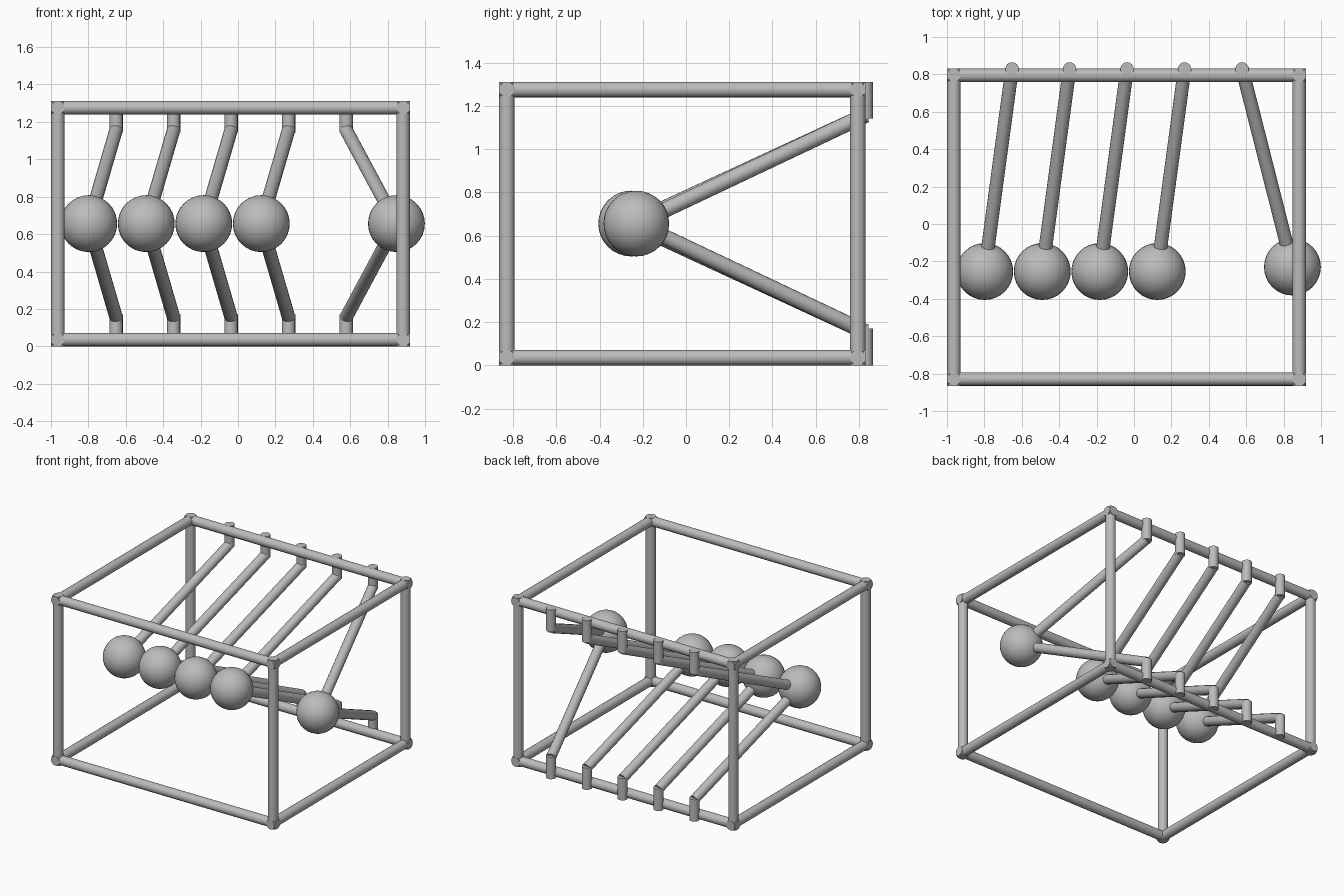
import bpy
from mathutils import Vector

cube = bpy.data.objects.get("Cube")
if cube:
    bpy.data.objects.remove(cube)

grey = bpy.data.materials.new("plain grey")
grey.use_nodes = True
colour = (0.5, 0.5, 0.5, 1)
grey.diffuse_color = colour
grey.node_tree.nodes["Principled BSDF"].inputs["Base Color"].default_value = colour

R = 0.036            # tube radius
HEIGHT = 1.312
MID = HEIGHT / 2


def finish(name):
    ob = bpy.context.object
    ob.name = name
    ob.data.materials.append(grey)
    bpy.ops.object.shade_smooth_by_angle(angle=0.7)
    return ob


def tube(name, a, b, extend=0.0):
    """Capped cylinder from a to b, lengthened at both ends by extend."""
    a, b = Vector(a), Vector(b)
    d = b - a
    bpy.ops.mesh.primitive_cylinder_add(
        vertices=16, radius=R, depth=d.length + 2 * extend, location=(a + b) / 2,
        rotation=d.to_track_quat('Z', 'Y').to_euler())
    return finish(name)


# Open box frame
xs = {"right": -0.963, "left": 0.883}
ys = {"front": -0.829, "back": 0.795}
zs = {"bottom": R, "top": HEIGHT - R}
for zn, z in zs.items():
    for yn, y in ys.items():
        tube(f"{zn}_{yn}_bar", (xs["right"], y, z), (xs["left"], y, z), R)
    for xn, x in xs.items():
        tube(f"{zn}_{xn}_bar", (x, ys["front"], z), (x, ys["back"], z), R)
for xn, x in xs.items():
    for yn, y in ys.items():
        tube(f"{yn}_{xn}_post", (x, y, zs["bottom"]), (x, y, zs["top"]), R)

# Swinging balls, each held by two rods and two pegs
PEG_Y, PEG_LEN, ELBOW = 0.829, 0.17, 0.155
for i in range(5):
    px = -0.652 + 0.3075 * i
    if i < 4:
        centre = Vector((px - 0.146, -0.254, MID))
    else:
        centre = Vector((px + 0.269, -0.23, MID))
    bpy.ops.mesh.primitive_uv_sphere_add(segments=32, ring_count=16,
                                         radius=0.152, location=centre)
    finish(f"ball_{i + 1}")
    for side, base, up in (("lower", 0, 1), ("upper", HEIGHT, -1)):
        tube(f"{side}_peg_{i + 1}", (px, PEG_Y, base), (px, PEG_Y, base + up * PEG_LEN))
        tube(f"{side}_rod_{i + 1}", (px, PEG_Y, base + up * ELBOW), centre)
